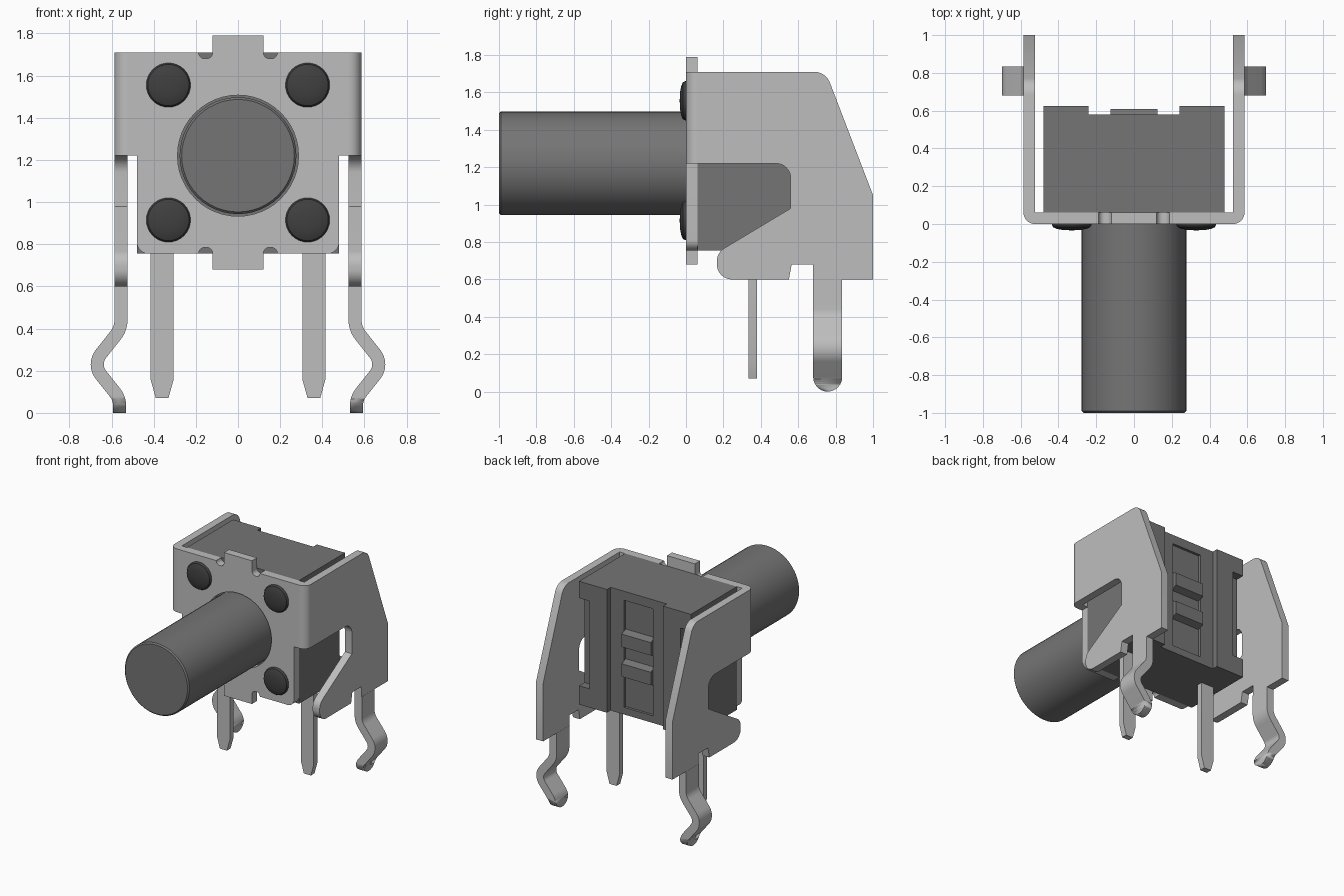
import bpy, bmesh, math
from mathutils import Vector, Matrix

cube = bpy.data.objects.get("Cube")
if cube:
    bpy.data.objects.remove(cube, do_unlink=True)


def material(name, v):
    m = bpy.data.materials.new(name)
    m.use_nodes = True
    m.diffuse_color = (v, v, v, 1)
    m.node_tree.nodes["Principled BSDF"].inputs["Base Color"].default_value = (v, v, v, 1)
    return m


METAL = material("light_grey_metal", 0.515)
PLASTIC = material("dark_grey_plastic", 0.178)
RIVET = material("charcoal_rivet", 0.051)


def finish(name, mesh, mat):
    """Clean a mesh, give it a colour and sharp-edged smooth shading."""
    bm = bmesh.new()
    bm.from_mesh(mesh)
    bmesh.ops.remove_doubles(bm, verts=bm.verts, dist=0.0001)
    bmesh.ops.recalc_face_normals(bm, faces=bm.faces)
    bm.to_mesh(mesh)
    bm.free()
    mesh.materials.clear()
    mesh.materials.append(mat)
    ob = bpy.data.objects.new(name, mesh)
    bpy.context.collection.objects.link(ob)
    bpy.ops.object.select_all(action="DESELECT")
    ob.select_set(True)
    bpy.context.view_layer.objects.active = ob
    bpy.ops.object.shade_smooth_by_angle(angle=math.radians(30))
    return ob


def fillet(pts, closed=True, steps=8):
    """Round each corner given as (a, b, radius)."""
    out, n = [], len(pts)
    for i, p in enumerate(pts):
        c = Vector(p[:2])
        if len(p) < 3 or (not closed and i in (0, n - 1)):
            out.append(c)
            continue
        r = p[2]
        d1 = (Vector(pts[i - 1][:2]) - c).normalized()
        d2 = (Vector(pts[(i + 1) % n][:2]) - c).normalized()
        half = d1.angle(d2) / 2
        centre = c + (d1 + d2).normalized() * r / math.sin(half)
        t = r / math.tan(half)
        a, b = c + d1 * t - centre, c + d2 * t - centre
        out += [centre + a.lerp(b, k / steps).normalized() * r for k in range(steps + 1)]
    return out


AXES = {"xz": ((1, 0, 0), (0, 0, 1), (0, 1, 0)),
        "yz": ((0, 1, 0), (0, 0, 1), (1, 0, 0)),
        "xy": ((1, 0, 0), (0, 1, 0), (0, 0, 1))}


def prism(name, loops, plane, lo, hi, mat):
    """Extrude an outline (further loops are holes) between lo and hi."""
    cu = bpy.data.curves.new(name, "CURVE")
    cu.dimensions, cu.fill_mode = "2D", "BOTH"
    cu.extrude = abs(hi - lo) / 2
    for loop in loops:
        sp = cu.splines.new("POLY")
        sp.points.add(len(loop) - 1)
        for q, p in zip(sp.points, loop):
            q.co = (p[0], p[1], 0, 1)
        sp.use_cyclic_u = True
    tmp = bpy.data.objects.new(name + "_outline", cu)
    bpy.context.collection.objects.link(tmp)
    dg = bpy.context.evaluated_depsgraph_get()
    mesh = bpy.data.meshes.new_from_object(tmp.evaluated_get(dg))
    bpy.data.objects.remove(tmp, do_unlink=True)
    u, v, w = (Vector(a) for a in AXES[plane])
    m = Matrix((u, v, w)).transposed().to_4x4()
    m.translation = w * (lo + hi) / 2
    mesh.transform(m)
    return finish(name, mesh, mat)


def rect(a0, a1, b0, b1):
    return [(a0, b0), (a1, b0), (a1, b1), (a0, b1)]


def circle(a, b, r, n=48):
    return [(a + r * math.cos(k * math.tau / n), b + r * math.sin(k * math.tau / n)) for k in range(n)]


def lathe(name, profile, x, z, mat, steps=48):
    """Spin a (radius, y) profile about an axis along y."""
    bm = bmesh.new()
    vs = [bm.verts.new((r, y, 0)) for r, y in profile]
    es = [bm.edges.new(e) for e in zip(vs, vs[1:])]
    bmesh.ops.spin(bm, geom=vs + es, cent=(0, 0, 0), axis=(0, 1, 0), angle=math.tau,
                   steps=steps, use_duplicate=False)
    mesh = bpy.data.meshes.new(name)
    bm.to_mesh(mesh)
    bm.free()
    mesh.transform(Matrix.Translation((x, 0, z)))
    return finish(name, mesh, mat)


TOP, BASE, STEP, AXIS = 1.71, 0.755, 1.22, 1.22

# Front plate with tabs, relief notches and the button hole
half = [(0.12, 1.79), (0.12, 1.68, 0.03), (0.187, 1.68, 0.03), (0.187, TOP),
        (0.525, TOP), (0.525, STEP), (0.48, STEP), (0.48, BASE, 0.055),
        (0.187, BASE), (0.187, 0.785, 0.03), (0.12, 0.785, 0.03), (0.12, 0.68)]
right_half = fillet(half)
outline = right_half + [(-p[0], p[1]) for p in reversed(right_half)]
prism("front_plate", [outline, circle(0, AXIS, 0.287)], "xz", 0, 0.062, METAL)

# Side plates, bends, spring legs and contact pins
side = fillet([(0.06, TOP), (0.747, TOP, 0.09), (1, 1.05), (1, 0.6), (0.68, 0.6),
               (0.68, 0.68), (0.565, 0.68), (0.55, 0.6), (0.165, 0.6, 0.08),
               (0.165, 0.743, 0.08), (0.56, 0.98), (0.56, STEP, 0.08), (0.06, STEP)])
path = fillet([(0.555, 0.6), (0.555, 0.4, 0.12), (0.69, 0.23, 0.08),
               (0.562, 0.07, 0.1), (0.562, 0)], closed=False)
strip_a, strip_b = [], []
for i, p in enumerate(path):
    d = (path[min(i + 1, len(path) - 1)] - path[max(i - 1, 0)]).normalized()
    n = Vector((-d.y, d.x)) * 0.031
    strip_a.append(p + n)
    strip_b.append(p - n)
strip = strip_a + strip_b[::-1]
bend = [(0.525, 0.06)] + [(0.525 + 0.06 * math.sin(k * math.pi / 16),
                           0.06 - 0.06 * math.cos(k * math.pi / 16)) for k in range(9)]
pin = [(0.305, 0.8), (0.305, 0.16), (0.33, 0.07), (0.39, 0.07), (0.415, 0.16), (0.415, 0.8)]
tip = fillet([(0.68, 0.7), (0.68, 0, 0.077), (0.835, 0, 0.077), (0.835, 0.7)])

for word, s in (("left", 1), ("right", -1)):
    def flip(pts):
        return [(s * p[0], p[1]) for p in pts]
    prism(word + "_side_plate", [side], "yz", s * 0.525, s * 0.585, METAL)
    prism(word + "_bend", [flip(bend)], "xy", STEP, TOP, METAL)
    prism(word + "_pin", [flip(pin)], "xz", 0.335, 0.38, METAL)
    # Spring leg, its tip rounded by intersecting with a round-ended slab
    leg = prism(word + "_spring_leg", [flip(strip)], "xz", 0.68, 0.835, METAL)
    cutter = prism("tip_cutter", [tip], "yz", s * 0.4, s * 0.8, METAL)
    mod = leg.modifiers.new("round_tip", "BOOLEAN")
    mod.operation, mod.solver, mod.object = "INTERSECT", "EXACT", cutter
    bpy.context.view_layer.objects.active = leg
    bpy.ops.object.modifier_apply(modifier=mod.name)
    bpy.data.objects.remove(cutter, do_unlink=True)
    # Raised rear block with an open slot in its outer edge
    block = [(0.24, BASE), (0.48, BASE), (0.48, 0.9), (0.39, 0.9),
             (0.39, 1.58), (0.48, 1.58), (0.48, TOP), (0.24, TOP)]
    prism(word + "_rear_block", [flip(block)], "xz", 0.56, 0.625, PLASTIC)

# Housing core and framed rear panel with two ribs
prism("housing", [rect(-0.48, 0.48, BASE, TOP)], "xz", 0.062, 0.56, PLASTIC)
prism("rear_frame", [rect(-0.24, 0.24, BASE, TOP), rect(-0.125, 0.125, 0.81, 1.64)],
      "xz", 0.56, 0.58, PLASTIC)
for word, z in (("upper", 1.34), ("lower", 1.11)):
    rib = [(0.56, z - 0.07), (0.61, z - 0.05), (0.61, z + 0.05), (0.56, z + 0.07)]
    prism(word + "_rear_rib", [rib], "yz", -0.125, 0.125, PLASTIC)

# Push button
lathe("button", [(0, 0.08), (0.277, 0.08), (0.277, -0.99), (0.267, -1), (0, -1)],
      0, AXIS, PLASTIC)

# Domed rivets
dome = [(0, 0.01), (0.105, 0.01), (0.105, -0.005), (0.098, -0.017),
        (0.08, -0.025), (0.05, -0.031), (0, -0.034)]
for x, side_word in ((0.33, "left"), (-0.33, "right")):
    for z, level in ((1.555, "upper"), (0.915, "lower")):
        lathe(f"{level}_{side_word}_rivet", dome, x, z, RIVET, 32)
